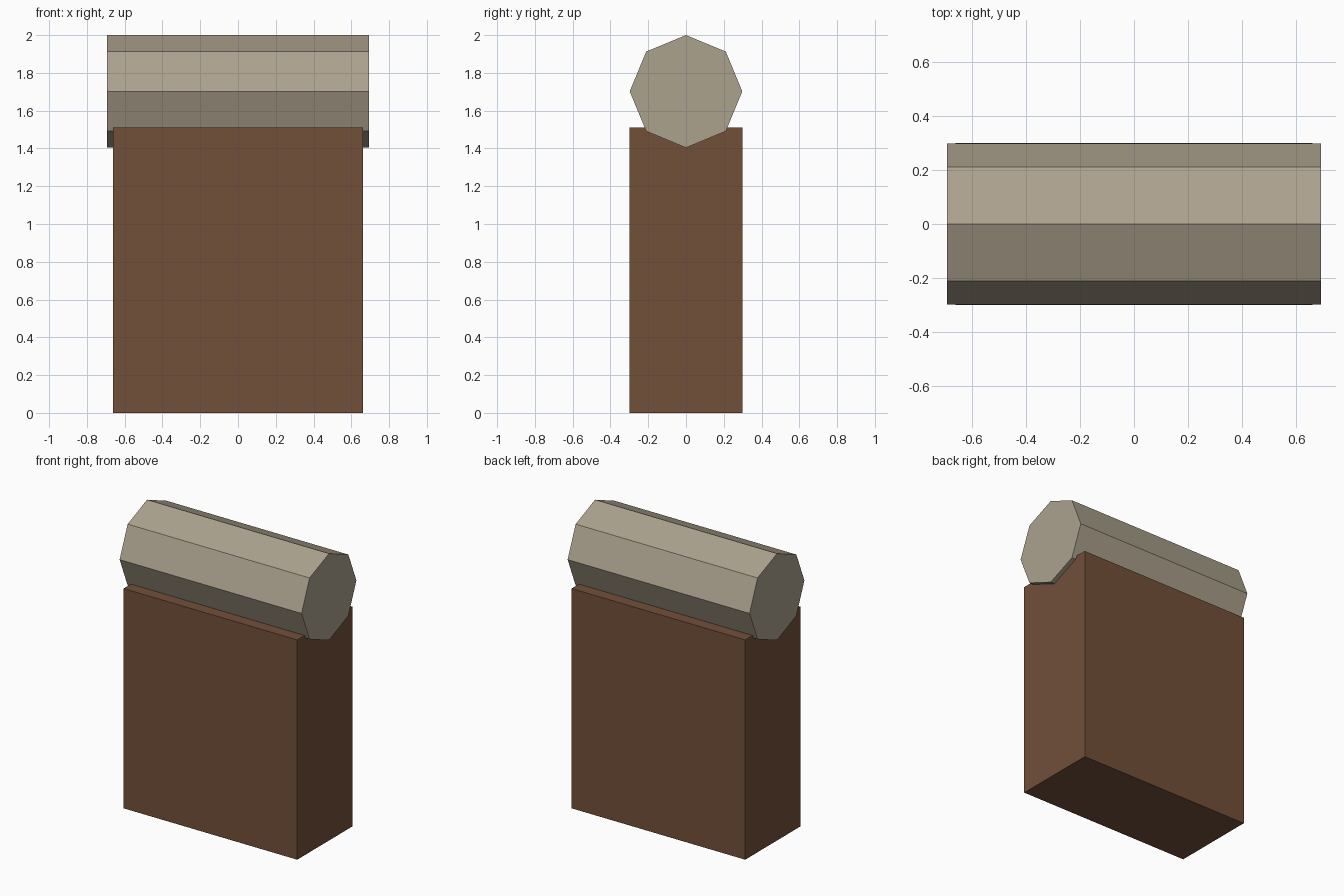
import bpy
import math

if "Cube" in bpy.data.objects:
    bpy.data.objects.remove(bpy.data.objects["Cube"])


def paint(obj, name, color):
    mat = bpy.data.materials.new(name)
    mat.diffuse_color = (*color, 1.0)
    mat.use_nodes = True
    mat.node_tree.nodes["Principled BSDF"].inputs["Base Color"].default_value = mat.diffuse_color
    obj.data.materials.append(mat)


# Upright rectangular base block
bpy.ops.mesh.primitive_cube_add(size=1, location=(0, 0, 0.756))
base = bpy.context.object
base.name = "base_block"
base.scale = (1.322, 0.6, 1.512)
bpy.ops.object.transform_apply(location=False, rotation=False, scale=True)
paint(base, "brown", (0.17, 0.08, 0.042))

# Eight-sided bar lying along x, sunk into the top of the block
bpy.ops.mesh.primitive_cylinder_add(
    vertices=8, radius=0.298, depth=1.385,
    location=(0, 0, 1.702), rotation=(0, math.pi / 2, 0))
bar = bpy.context.object
bar.name = "top_bar"
bpy.ops.object.transform_apply(location=False, rotation=True, scale=False)
paint(bar, "stone", (0.41, 0.36, 0.27))
